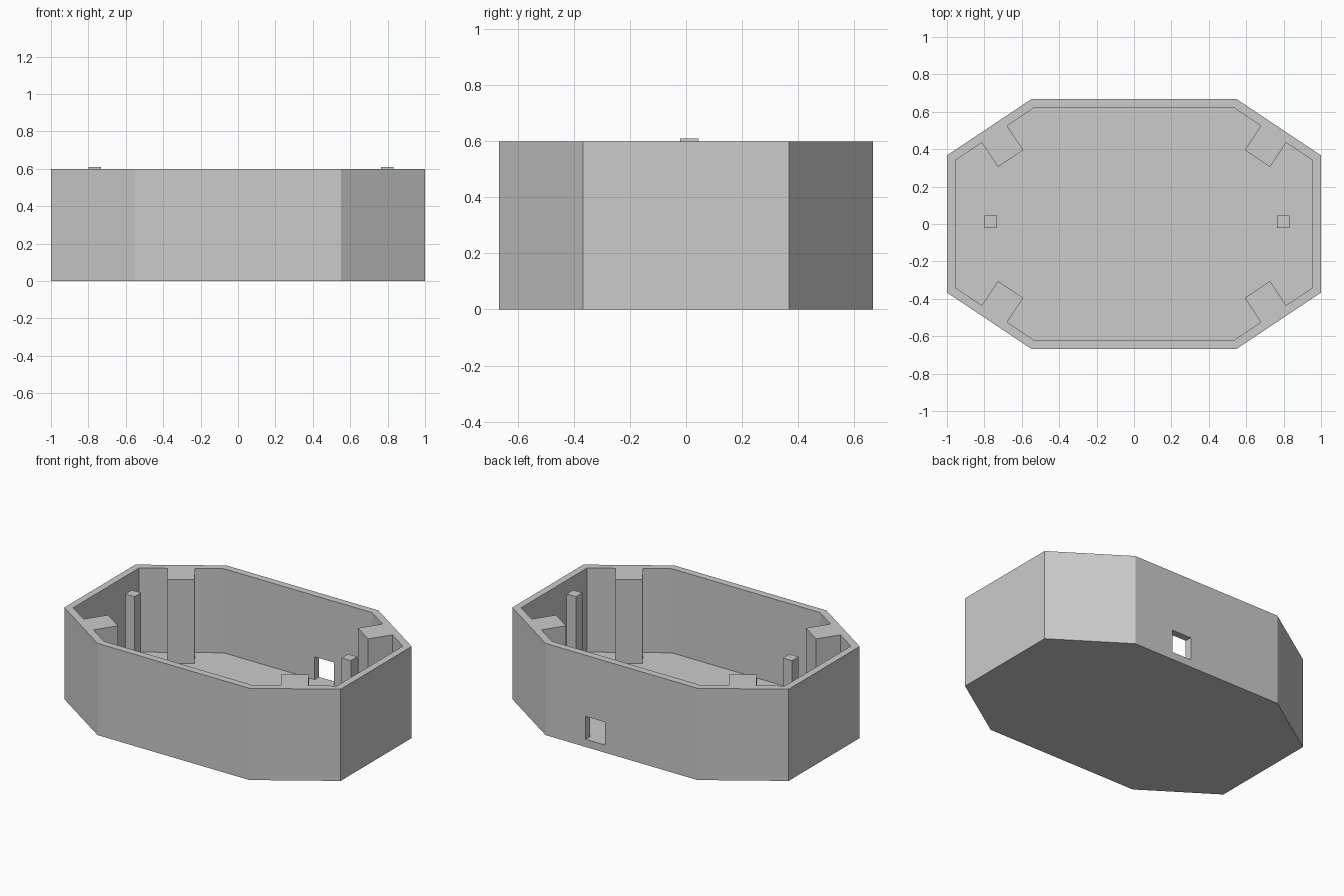
import bpy
import bmesh

if "Cube" in bpy.data.objects:
    bpy.data.objects.remove(bpy.data.objects["Cube"], do_unlink=True)

grey = bpy.data.materials.new("light_grey")
grey.use_nodes = True
grey.diffuse_color = (0.6, 0.6, 0.6, 1)
grey.node_tree.nodes["Principled BSDF"].inputs["Base Color"].default_value = (0.6, 0.6, 0.6, 1)


def prism(name, outline, z0, z1):
    """Upright solid over a counter-clockwise outline."""
    bm = bmesh.new()
    base = bm.faces.new([bm.verts.new((x, y, z0)) for x, y in outline])
    top = bmesh.ops.extrude_face_region(bm, geom=[base])["geom"]
    bmesh.ops.translate(bm, vec=(0, 0, z1 - z0),
                        verts=[v for v in top if isinstance(v, bmesh.types.BMVert)])
    bmesh.ops.recalc_face_normals(bm, faces=bm.faces)
    mesh = bpy.data.meshes.new(name)
    bm.to_mesh(mesh)
    bm.free()
    mesh.materials.append(grey)
    obj = bpy.data.objects.new(name, mesh)
    bpy.context.collection.objects.link(obj)
    return obj


def rect(x0, x1, y0, y1):
    return [(x0, y0), (x1, y0), (x1, y1), (x0, y1)]


def four_corners(quarter):
    """Mirror a quarter outline (+x side to +y side) into a full loop."""
    loop = []
    for sx, sy in ((1, 1), (-1, 1), (-1, -1), (1, -1)):
        pts = [(sx * x, sy * y) for x, y in quarter]
        loop += pts if sx * sy > 0 else pts[::-1]
    return loop


def cut(target, cutter):
    mod = target.modifiers.new("cut", 'BOOLEAN')
    mod.operation, mod.solver, mod.object = 'DIFFERENCE', 'EXACT', cutter
    bpy.context.view_layer.objects.active = target
    bpy.ops.object.modifier_apply(modifier=mod.name)
    bpy.data.objects.remove(cutter, do_unlink=True)


FLOOR, RIM = 0.05, 0.6

# Octagonal tray; the hollow is notched to leave a square corner block on each chamfer
tray = prism("tray", four_corners([(1, 0.367), (0.55, 0.667)]), 0, RIM)
hollow = four_corners([(0.955, 0.34), (0.813, 0.435), (0.727, 0.305),
                       (0.592, 0.395), (0.678, 0.525), (0.537, 0.62)])
cut(tray, prism("hollow_cutter", hollow, FLOOR, RIM + 0.2))

# Cable opening through the back wall, level with the floor
cut(tray, prism("port_cutter", rect(0.12, 0.26, 0.58, 0.75), FLOOR, 0.2))

# Slim posts standing on the floor, just above the rim
for name, x in (("left_post", 0.765), ("right_post", -0.8)):
    prism(name, rect(x, x + 0.067, -0.022, 0.045), FLOOR - 0.01, 0.61)
